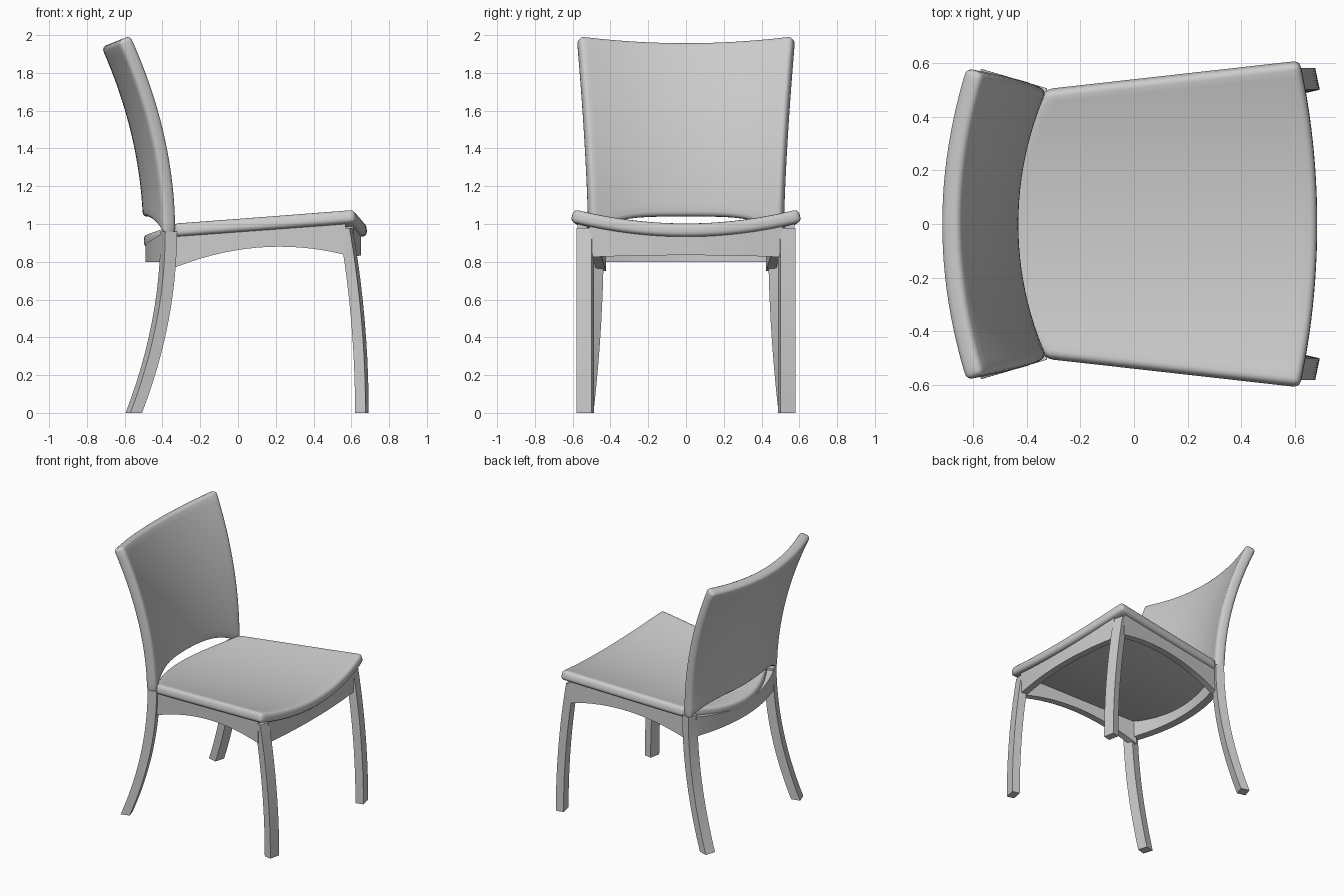
import bpy, math

default = bpy.data.objects.get("Cube")
if default:
    bpy.data.objects.remove(default)

grey = bpy.data.materials.new("light_grey")
grey.use_nodes = True
tone = (0.6, 0.6, 0.6, 1)
grey.diffuse_color = tone
grey.node_tree.nodes["Principled BSDF"].inputs["Base Color"].default_value = tone


def make(name, verts, faces, angle=35):
    mesh = bpy.data.meshes.new(name)
    mesh.from_pydata(verts, [], faces)
    mesh.materials.append(grey)
    mesh.shade_smooth()
    mesh.set_sharp_from_angle(angle=math.radians(angle))
    obj = bpy.data.objects.new(name, mesh)
    bpy.context.collection.objects.link(obj)
    return obj


def sheet(name, point, nu, nv, thickness, offset, round_size):
    """Curved sheet from point(u, v), thickened and given rounded edges."""
    verts = [point(i / nu, 2 * j / nv - 1) for i in range(nu + 1) for j in range(nv + 1)]
    w = nv + 1
    faces = [(i * w + j, (i + 1) * w + j, (i + 1) * w + j + 1, i * w + j + 1)
             for i in range(nu) for j in range(nv)]
    obj = make(name, verts, faces)
    solid = obj.modifiers.new("thickness", "SOLIDIFY")
    solid.thickness, solid.offset = thickness, offset
    bevel = obj.modifiers.new("rounding", "BEVEL")
    bevel.width, bevel.segments = round_size, 3
    bevel.limit_method, bevel.angle_limit = "ANGLE", math.radians(50)
    return obj


def loft(name, rings, mirrored=False):
    """Four-sided bar through a row of quads."""
    verts = [p for ring in rings for p in ring]
    last = 4 * (len(rings) - 1)
    faces = [(k + i, k + (i + 1) % 4, k + 4 + (i + 1) % 4, k + 4 + i)
             for k in range(0, last, 4) for i in range(4)]
    faces += [(3, 2, 1, 0), tuple(range(last, last + 4))]
    obj = make(name, verts, faces)
    if mirrored:
        obj.modifiers.new("other_side", "MIRROR").use_axis = (False, True, False)
    return obj


def steps(a, b, n):
    return [a + (b - a) * i / n for i in range(n + 1)]


# Dished seat with bowed front and rear edges
def seat_top(x, y):
    return 1.0 + 0.05 * (x - 0.6) + 0.075 * (y / 0.58) ** 2


def seat_point(u, v):
    rear, front = -0.5 + 0.17 * v * v, 0.68 - 0.065 * v * v
    x = rear + (front - rear) * u
    y = v * (0.495 + 0.11 * (x + 0.31))
    return x, y, seat_top(x, y)


sheet("seat", seat_point, 16, 24, 0.07, -1, 0.024)


# Backrest: leans back, bows rearward, with an arched lower edge
def back_point(u, v):
    low, high = 1.04 - 0.1 * v ** 4, 1.95 + 0.035 * v * v
    z = low + (high - low) * u
    t = max(0, (z - 0.95) / 1.05)
    x = -0.36 - 0.245 * t * t - 0.105 * (1 - v * v)
    return x, v * (0.512 + 0.062 * t ** 1.5), z


sheet("backrest", back_point, 16, 24, 0.075, 0, 0.024)

# Front legs curve gently backward toward the top
front_foot = [(0.675, 0.58), (0.692, 0.5), (0.635, 0.487), (0.62, 0.568)]
loft("front_legs", [[(x - 0.085 * t * t, y, 0.98 * t) for x, y in front_foot]
                    for t in steps(0, 1, 10)], True)

# Rear legs sweep backward toward the floor
rear_foot = [(-0.595, 0.505), (-0.57, 0.578), (-0.508, 0.56), (-0.53, 0.49)]
loft("rear_legs", [[(x + 0.185 * s, y - 0.055 * s, 0.96 * t) for x, y in rear_foot[::-1]]
                   for t in steps(0, 1, 12) for s in [1 - (1 - t) ** 2]], True)


# Aprons reach from a lower edge up into the seat
def apron_ring(outer, inner, bottom):
    tops = [seat_top(*p) - 0.05 for p in (inner, outer)]
    return [(*outer, bottom), (*inner, bottom), (*inner, tops[0]), (*outer, tops[1])]


side_rings = []
for x in steps(-0.38, 0.57, 16):
    y = 0.482 + 0.105 * (x + 0.31)
    side_rings.append(apron_ring((x, y), (x, y - 0.05), 0.88 - 0.36 * (x - 0.22) ** 2))
loft("side_aprons", side_rings[::-1], True)

front_rings, rear_rings = [], []
for y in steps(-0.51, 0.51, 16):
    x = 0.652 - 0.16 * y * y
    front_rings.append(apron_ring((x, y), (x - 0.05, y), 0.835 - 0.04 * y * y))
for y in steps(-0.46, 0.46, 16):
    x = -0.49 + 0.39 * y * y
    rear_rings.append(apron_ring((x, y), (x + 0.06, y), 0.8))
loft("front_apron", front_rings)
loft("rear_apron", rear_rings[::-1])

# Consistent outward faces on the bars
import bmesh
for obj in bpy.context.collection.objects:
    if obj.type == "MESH" and ("legs" in obj.name or "apron" in obj.name):
        bm = bmesh.new()
        bm.from_mesh(obj.data)
        bmesh.ops.recalc_face_normals(bm, faces=bm.faces)
        bm.to_mesh(obj.data)
        bm.free()
